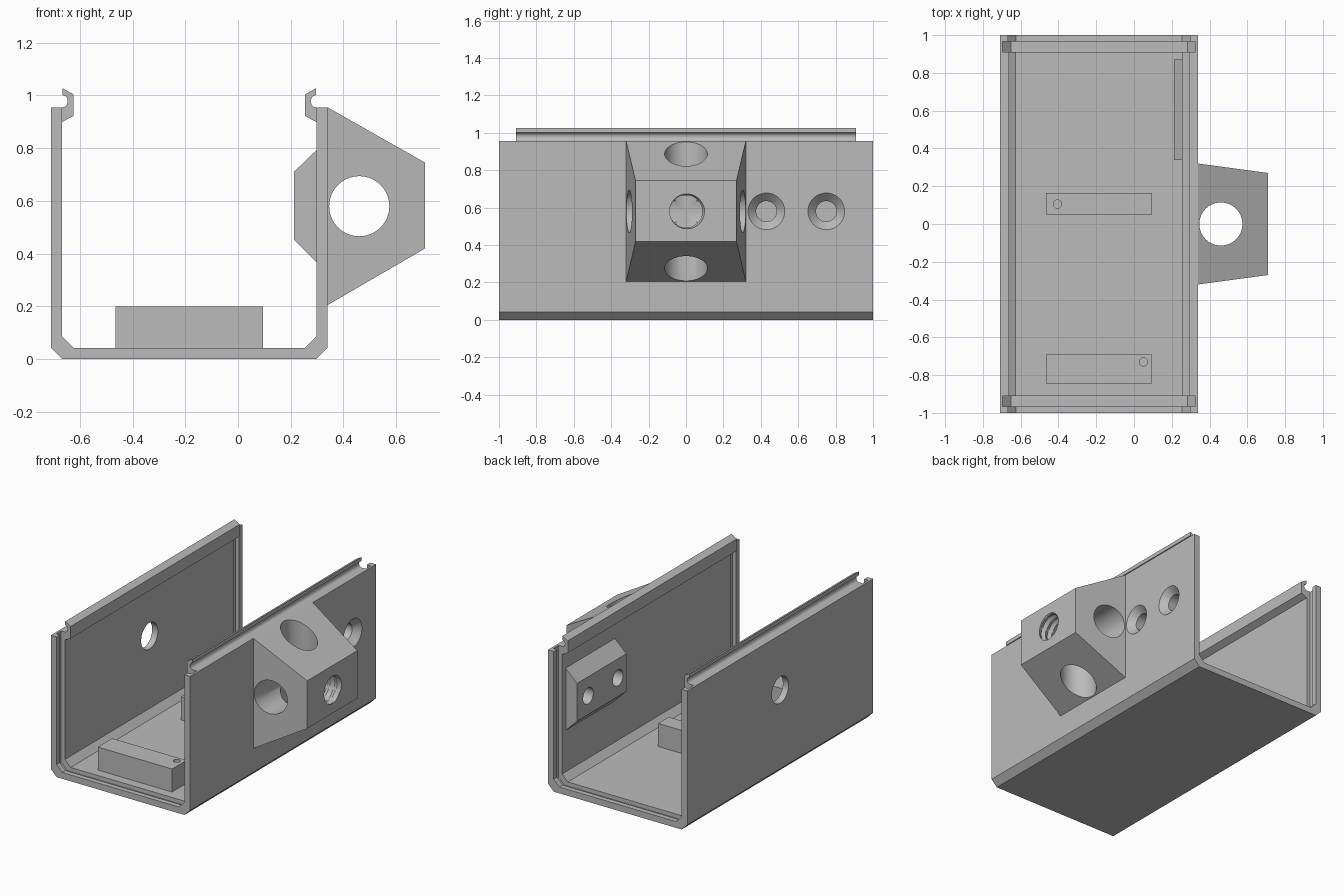
import bpy, bmesh, math
from mathutils import Vector

cube = bpy.data.objects.get("Cube")
if cube:
    bpy.data.objects.remove(cube, do_unlink=True)

grey = bpy.data.materials.new("plain grey")
grey.use_nodes = True
GREY = (0.5, 0.5, 0.5, 1)
grey.diffuse_color = GREY
grey.node_tree.nodes["Principled BSDF"].inputs["Base Color"].default_value = GREY


def loft(name, rings):
    """Closed solid through matching rings of points."""
    bm = bmesh.new()
    rows = [[bm.verts.new(p) for p in ring] for ring in rings]
    n = len(rows[0])
    for a, b in zip(rows, rows[1:]):
        for i in range(n):
            j = (i + 1) % n
            bm.faces.new((a[i], a[j], b[j], b[i]))
    bm.faces.new(rows[0])
    bm.faces.new(rows[-1])
    bmesh.ops.recalc_face_normals(bm, faces=bm.faces)
    mesh = bpy.data.meshes.new(name)
    bm.to_mesh(mesh)
    bm.free()
    mesh.materials.append(grey)
    obj = bpy.data.objects.new(name, mesh)
    bpy.context.collection.objects.link(obj)
    return obj


def prism(name, profile, y0, y1):
    """Extrude an x-z profile along y."""
    return loft(name, [[(x, y, z) for x, z in profile] for y in (y0, y1)])


def bore(axis, centre, stations, sides=48):
    """Round cutter along an axis; stations are (distance, radius or radius function)."""
    rings = []
    for t, r in stations:
        ring = []
        for i in range(sides):
            a = math.tau * i / sides
            rad = r(a) if callable(r) else r
            c, s = rad * math.cos(a), rad * math.sin(a)
            p = {"x": (t, c, s), "y": (c, t, s), "z": (c, s, t)}[axis]
            ring.append(Vector(centre) + Vector(p))
        rings.append(ring)
    cutter = loft("cutter", rings)
    cutter.hide_render = True
    return cutter


def cut(obj, cutters):
    for c in cutters:
        mod = obj.modifiers.new("cut", "BOOLEAN")
        mod.operation, mod.solver, mod.object = "DIFFERENCE", "EXACT", c
        bpy.context.view_layer.objects.active = obj
        bpy.ops.object.modifier_apply(modifier=mod.name)
    for c in cutters:
        bpy.data.objects.remove(c, do_unlink=True)


MID = -0.185       # centre plane of the channel
HALF = 0.525       # half width of the channel
WALL = 0.043
TOP = 0.955
AXIS_Z = 0.58      # height of the bores


def mirrored(half):
    """Complete an open half profile across the channel centre plane."""
    return half + [(2 * MID - x, z) for x, z in reversed(half)]


def channel_side(inset):
    x = MID - HALF + inset
    return [(x, inset + WALL), (x + WALL, inset)]


# Channel with chamfered bottom corners
left = MID - HALF
outer = mirrored([(left, TOP)] + channel_side(0))
inner = mirrored([(left + WALL, TOP)] + channel_side(WALL))
shell = prism("channel_shell", outer + inner[::-1], -1, 1)

# Panel slots near both ends, the side hole and the countersunk screw holes
slot = mirrored([(left + 0.015, TOP + 0.1)] + channel_side(0.015))
slots = [prism("cutter", slot, s * 0.91, s * 0.965) for s in (-1, 1)]
side_hole = bore("x", (left, 0, AXIS_Z), [(-0.1, 0.09), (0.1, 0.09)])


def screw_holes():
    x = MID + HALF
    return [bore("x", (x, y, AXIS_Z),
                 [(-0.2, 0.055), (-0.043, 0.055), (0, 0.098), (0.02, 0.098)])
            for y in (0.43, 0.75)]


cut(shell, slots + [side_hole] + screw_holes())

# Snap rails along the top of both walls
bite = [(0.045 + 0.019 * math.cos(a), 0.978 + 0.023 * math.sin(a))
        for a in (math.pi * (0.5 - i / 10) for i in range(11))]
rail = [(WALL, 0.9), (0.086, 0.922), (0.086, 1.004), (0.045, 1.027)] + bite + [(WALL, TOP)]
for name, side in (("right_snap_rail", -1), ("left_snap_rail", 1)):
    prism(name, [(MID + side * (HALF - d), z) for d, z in rail], -0.91, 0.91)

# Screw pad on the inside of the left wall
pad = prism("screw_pad", [(0.298, 0.367), (0.298, 0.793), (0.212, 0.71), (0.212, 0.453)],
            0.34, 0.87)
cut(pad, screw_holes())

# Tapered mount block on the outside of the left wall
mount = loft("mount_block", [
    [(x, -w, lo), (x, w, lo), (x, w, hi), (x, -w, hi)]
    for x, w, lo, hi in ((0.34, 0.32, 0.205, TOP), (0.71, 0.27, 0.42, 0.745))])


# Threaded socket: the radius follows a helical triangle wave
def thread(x, pitch=0.05):
    def radius(a):
        phase = (x / pitch - a / math.tau) % 1
        return 0.086 + 0.028 * abs(phase - 0.5)
    return radius


socket = bore("x", (0.46, 0, AXIS_Z),
              [(i * 0.00625, thread(i * 0.00625)) for i in range(45)])
cross = [bore(axis, (0.46, 0, AXIS_Z), [(-0.6, 0.114), (0.6, 0.114)], 64) for axis in "yz"]
cut(mount, cross + [socket])

# Two support blocks on the floor, each with a blind screw hole
for name, y0, y1, hx, hy in (("front_floor_block", -0.845, -0.69, 0.05, -0.73),
                             ("rear_floor_block", 0.05, 0.165, -0.405, 0.105)):
    block = prism(name, [(-0.465, WALL), (0.095, WALL), (0.095, 0.2), (-0.465, 0.2)], y0, y1)
    cut(block, [bore("z", (hx, hy, 0.2), [(-0.1, 0.022), (0.05, 0.022)], 24)])

# Smooth bores, crisp edges
bpy.ops.object.select_all(action="DESELECT")
for obj in bpy.context.collection.objects:
    if obj.type == "MESH" and grey.name in obj.data.materials:
        obj.select_set(True)
        bpy.context.view_layer.objects.active = obj
bpy.ops.object.shade_smooth_by_angle(angle=math.radians(30))
